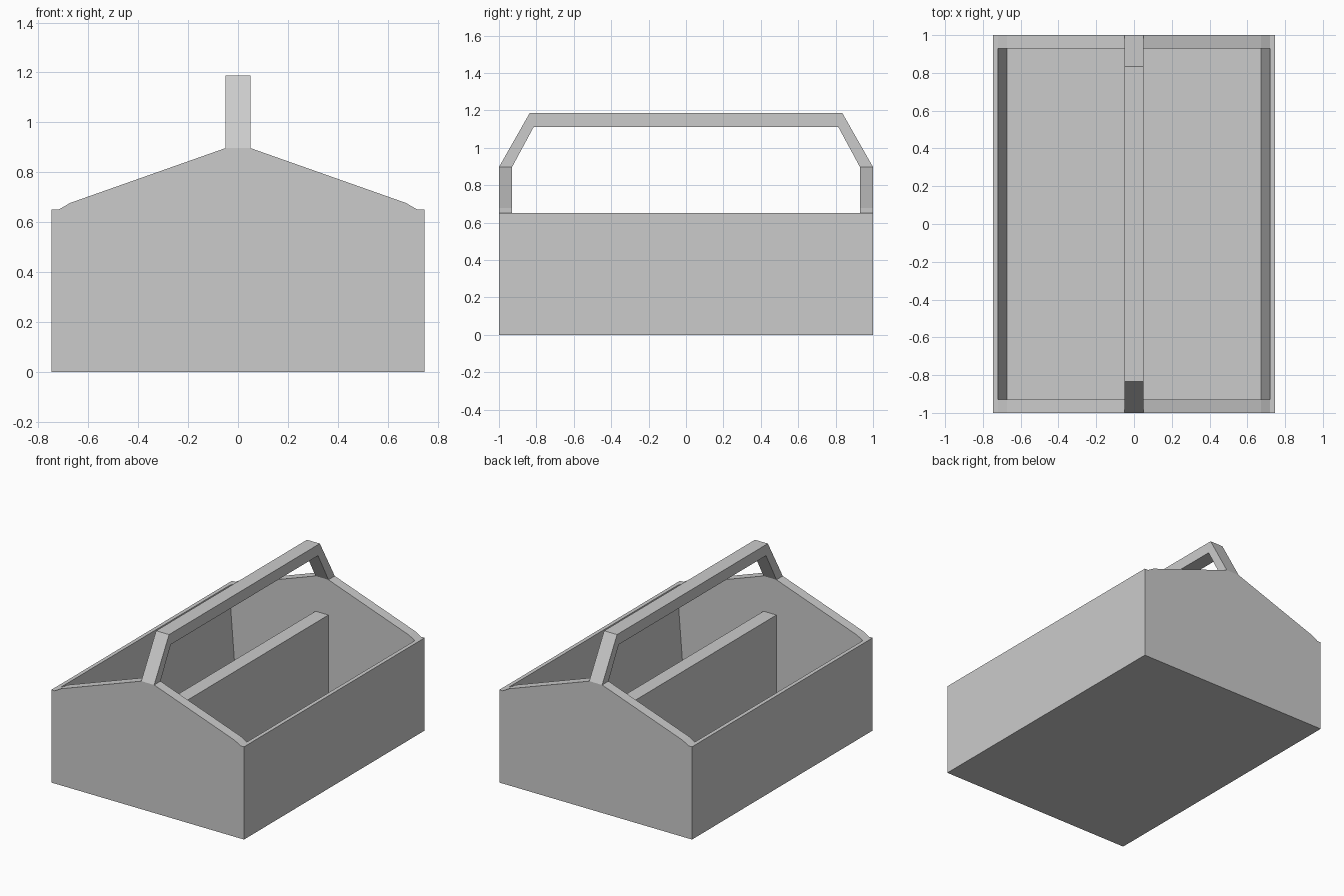
import bpy, bmesh

if "Cube" in bpy.data.objects:
    bpy.data.objects.remove(bpy.data.objects["Cube"])


def prism(name, profile, to_start, to_end):
    """Solid between two copies of a 2D profile."""
    bm = bmesh.new()
    a = [bm.verts.new(to_start(*p)) for p in profile]
    b = [bm.verts.new(to_end(*p)) for p in profile]
    n = len(profile)
    bm.faces.new(a)
    bm.faces.new(b[::-1])
    for i in range(n):
        j = (i + 1) % n
        bm.faces.new((a[j], a[i], b[i], b[j]))
    bmesh.ops.recalc_face_normals(bm, faces=bm.faces)
    mesh = bpy.data.meshes.new(name)
    bm.to_mesh(mesh)
    bm.free()
    obj = bpy.data.objects.new(name, mesh)
    bpy.context.collection.objects.link(obj)
    return obj


def along_y(name, profile, half):
    return prism(name, profile, lambda x, z: (x, -half, z), lambda x, z: (x, half, z))


def along_x(name, profile, half):
    return prism(name, profile, lambda y, z: (-half, y, z), lambda y, z: (half, y, z))


def mirrored(pts):
    """Close a right-hand half profile with its mirror image."""
    return pts + [(-u, v) for u, v in reversed(pts)]


INNER_Y, FLOOR, RIM, PEAK, GRIP = 0.93, 0.06, 0.65, 0.897, 0.05

# box with gabled ends
body = along_y("caddy_box", mirrored([(0.747, 0), (0.747, RIM), (0.72, RIM),
                                      (0.673, 0.677), (GRIP, PEAK)]), 1.0)

# tapered cavity that leaves the floor, side walls and end panels
cavity = along_y("cavity_cutter", mirrored([(0.673, FLOOR), (0.72, RIM), (0.76, RIM),
                                            (0.76, 1.1)]), INNER_Y)
cavity.hide_render = True
cavity.hide_viewport = True
cut = body.modifiers.new("cavity", 'BOOLEAN')
cut.operation = 'DIFFERENCE'
cut.solver = 'EXACT'
cut.object = cavity

# central divider
along_y("divider", mirrored([(GRIP, FLOOR), (GRIP, RIM)]), INNER_Y)

# arched carrying handle, resting on the end panels
outer = [(1.0, PEAK), (0.835, 1.187)]
inner = [(0.815, 1.11), (INNER_Y, PEAK)]
arch = mirrored(outer) + [(-u, v) for u, v in reversed(inner)] + inner
along_x("handle", arch, GRIP)
